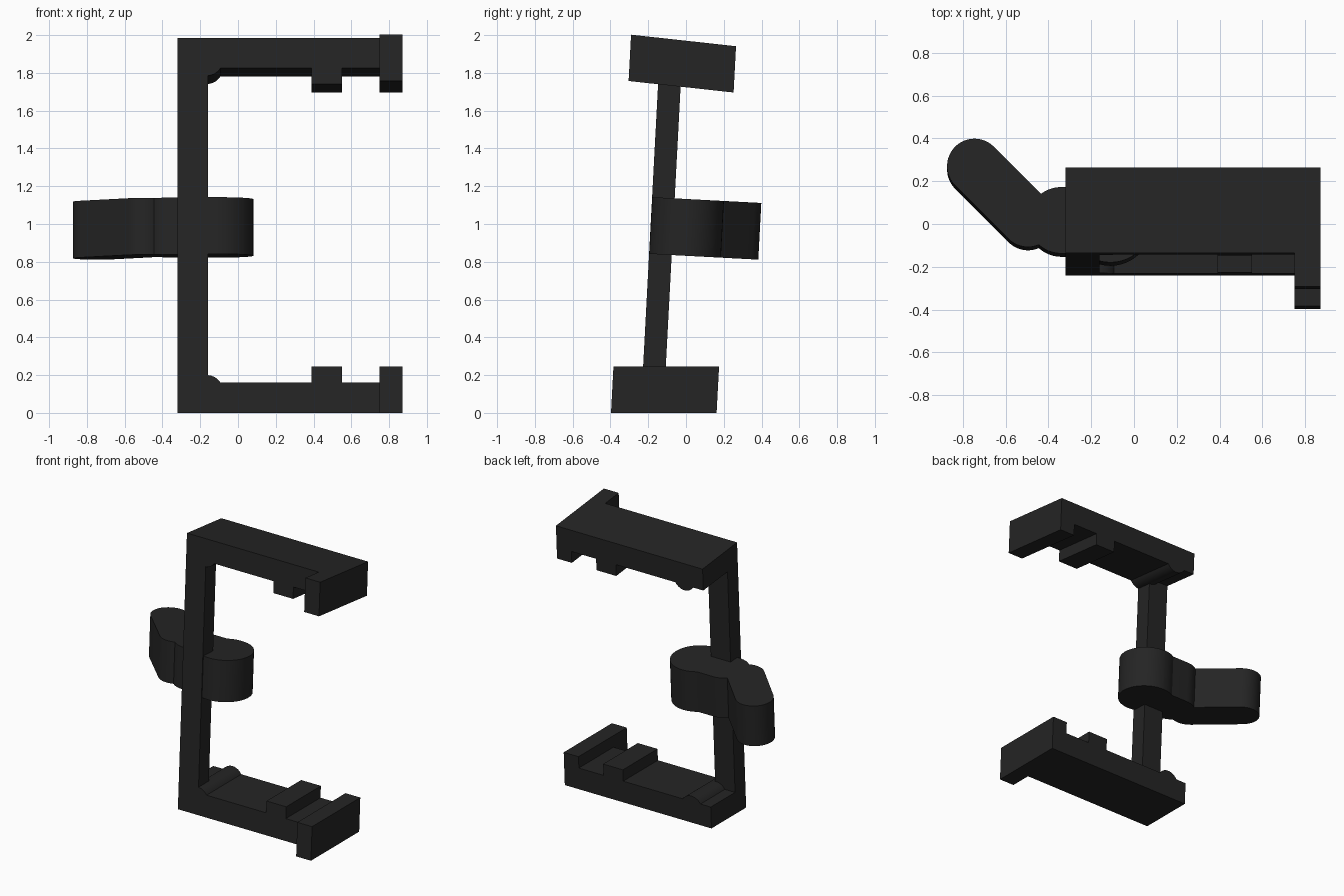
import bpy, bmesh, math

if "Cube" in bpy.data.objects:
    bpy.data.objects.remove(bpy.data.objects["Cube"])

LEAN = 0.053      # backward lean of the whole bracket (y per z)
H = 1.985         # height of the frame at its front face

mat = bpy.data.materials.new("matte black")
mat.diffuse_color = (0.018, 0.018, 0.018, 1)
mat.use_nodes = True
mat.node_tree.nodes["Principled BSDF"].inputs["Base Color"].default_value = mat.diffuse_color


def loft(name, ring_a, ring_b):
    """Closed solid between two matching rings of points."""
    bm = bmesh.new()
    a = [bm.verts.new(p) for p in ring_a]
    b = [bm.verts.new(p) for p in ring_b]
    bm.faces.new(a)
    bm.faces.new(b[::-1])
    n = len(a)
    for i in range(n):
        j = (i + 1) % n
        bm.faces.new((a[i], b[i], b[j], a[j]))
    bmesh.ops.recalc_face_normals(bm, faces=bm.faces)
    me = bpy.data.meshes.new(name)
    bm.to_mesh(me)
    bm.free()
    me.materials.append(mat)
    ob = bpy.data.objects.new(name, me)
    bpy.context.collection.objects.link(ob)
    bpy.ops.object.select_all(action='DESELECT')
    ob.select_set(True)
    bpy.context.view_layer.objects.active = ob
    bpy.ops.object.shade_smooth_by_angle(angle=math.radians(30))


def prism(name, profile, d0, d1, slope=0.0):
    """Extrude an x-z profile from depth d0 to d1 in the leaning frame."""
    def ring(d):
        pts = []
        for x, z in profile:
            z = z - slope * d
            pts.append((x, -0.24 + d + LEAN * z, z))
        return pts
    loft(name, ring(d0), ring(d1))


def lobe(name, p, q, r, steps=24):
    """Rounded slab around the segment p-q, leaning with the frame."""
    ang = math.atan2(q[1] - p[1], q[0] - p[0])
    outline = []
    for c, start in ((q, ang - math.pi / 2), (p, ang + math.pi / 2)):
        for i in range(steps + 1):
            t = start + math.pi * i / steps
            outline.append((c[0] + r * math.cos(t), c[1] + r * math.sin(t)))

    def ring(z0):
        return [(x, y + LEAN * (z0 - 1.13), z0 - LEAN * (y + 0.18)) for x, y in outline]
    loft(name, ring(0.842), ring(1.142))


# Arm profile: corner bead, middle tab and raised end
half = math.acos(0.045 / 0.085)
bead = [(-0.165 + 0.085 * math.sin(t), 0.115 + 0.085 * math.cos(t))
        for t in (-half + 2 * half * i / 14 for i in range(15))]
arm = [(-0.32, 0), (-0.32, 0.16)] + bead + [
    (0.39, 0.16), (0.39, 0.245), (0.55, 0.245), (0.55, 0.16),
    (0.75, 0.16), (0.75, 0.245), (0.87, 0.245), (0.87, 0)]
lug = [(0.75, 0), (0.75, 0.245), (0.87, 0.245), (0.87, 0)]

# Lower and upper arms, the upper one flipped and sloping down to the back
for side, slope in (("lower", 0.0), ("upper", 0.109)):
    for part, prof, d0, d1 in (("arm", arm, 0, 0.402), ("end_lug", lug, -0.157, 0)):
        pts = [(x, H - z) for x, z in prof] if side == "upper" else prof
        prism(f"{side}_{part}", pts, d0, d1, slope)

# Upright post joining the arms
prism("post", [(-0.32, 0.155), (-0.32, 1.83), (-0.16, 1.83), (-0.16, 0.155)], 0, 0.12)

# Pivot hub, link and angled lever
lobe("pivot_hub", (-0.11, 0.01), (-0.109, 0.01), 0.19)
lobe("pivot_link", (-0.34, 0.017), (-0.11, 0.017), 0.155)
lobe("lever", (-0.745, 0.27), (-0.495, 0.02), 0.128)
